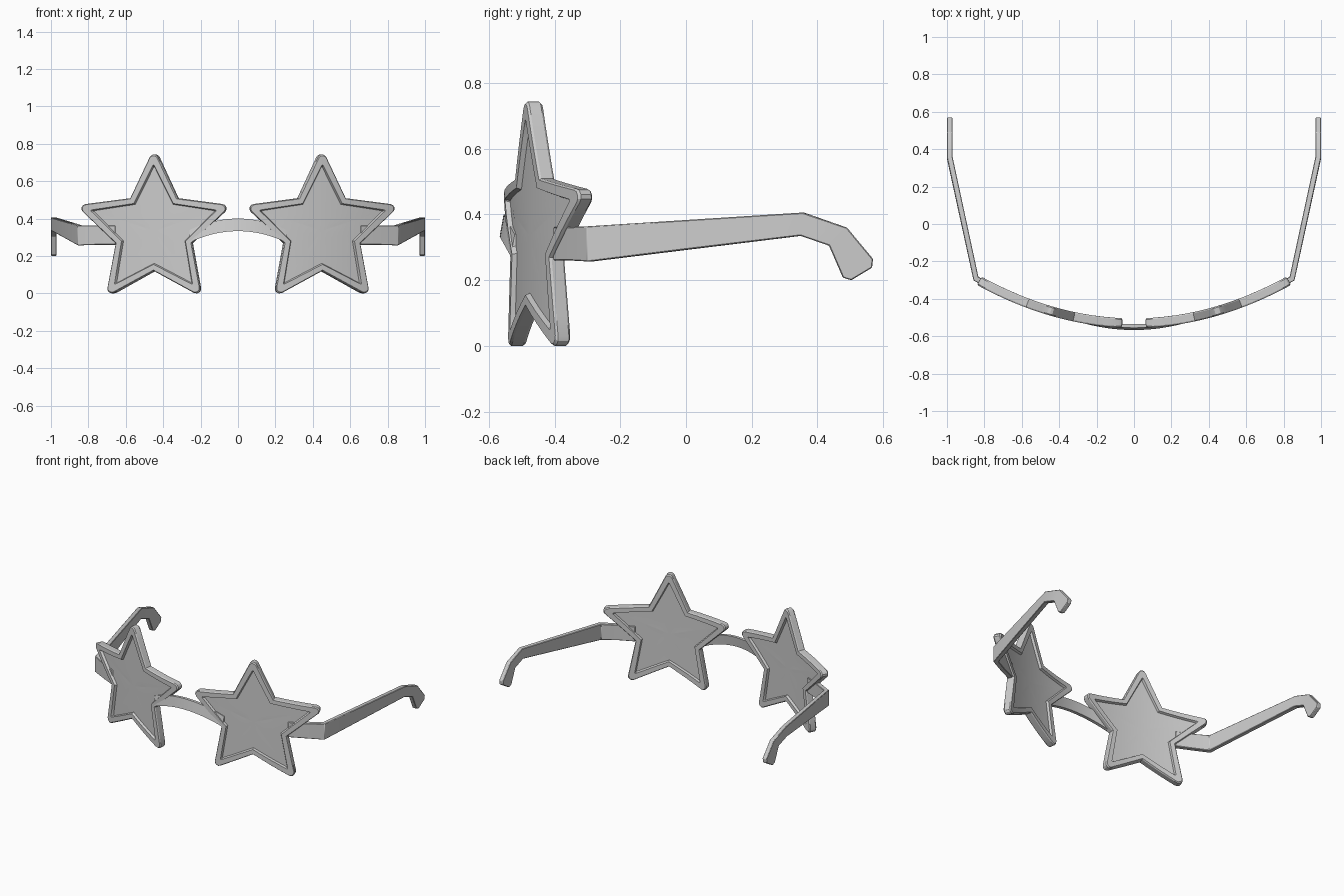
import bpy, bmesh
from math import sin, cos, pi, atan2, radians, hypot

if "Cube" in bpy.data.objects:
    bpy.data.objects.remove(bpy.data.objects["Cube"])


def finish(name, bm, mirror=False, bevel=0):
    bmesh.ops.recalc_face_normals(bm, faces=bm.faces)
    me = bpy.data.meshes.new(name)
    bm.to_mesh(me)
    bm.free()
    ob = bpy.data.objects.new(name, me)
    bpy.context.collection.objects.link(ob)
    bpy.context.view_layer.objects.active = ob
    ob.select_set(True)
    bpy.ops.object.shade_smooth_by_angle(angle=radians(25))
    ob.select_set(False)
    if bevel:
        b = ob.modifiers.new("Bevel", 'BEVEL')
        b.width = bevel
        b.segments = 1
    if mirror:
        ob.modifiers.new("Mirror", 'MIRROR')
    return ob


def bridge_rings(bm, a, b):
    n = len(a)
    for i in range(n):
        j = (i + 1) % n
        bm.faces.new((a[i], a[j], b[j], b[i]))


def loft(name, sections, **kw):
    """Skin a run of equal-sized cross-sections and cap both ends."""
    bm = bmesh.new()
    rings = [[bm.verts.new(p) for p in s] for s in sections]
    for a, b in zip(rings, rings[1:]):
        bridge_rings(bm, a, b)
    bm.faces.new(rings[0])
    bm.faces.new(rings[-1])
    return finish(name, bm, **kw)


def star_outline(R, r, rho, edge=4, arc=4):
    """Five-pointed star: sharp tip radius R, notch radius r, tips rounded by rho."""
    nx, nz = r * sin(pi / 5), r * cos(pi / 5)
    half = atan2(nx, R - nz)
    c = R - rho / sin(half)
    sweep = pi / 2 - half
    tip = [(rho * sin(a), c + rho * cos(a))
           for a in (-sweep + 2 * sweep * i / arc for i in range(arc + 1))]
    ax, az = tip[0]
    left = [(-nx + (ax + nx) * i / edge, nz + (az - nz) * i / edge) for i in range(edge)]
    right = [(-x, z) for x, z in reversed(left[1:])]
    pts = []
    for k in range(5):
        t = 2 * pi * k / 5
        pts += [(x * cos(t) + z * sin(t), -x * sin(t) + z * cos(t))
                for x, z in left + tip + right]
    return pts


def wrap(u, v, t):
    """Place a star point on the curved front; t is depth along its normal."""
    x = 0.445 + u * 0.985
    sx, l = -0.66 * x, hypot(0.66 * x, 1)
    return (x + t * sx / l, -0.53 + 0.33 * x * x + t / l, 0.335 + v)


# Star lens with raised rim: rings from front centre, over the rim, to back centre
lens = star_outline(0.345, 0.174, 0.004)
half = [([(u * s, v * s) for u, v in lens], 0.010) for s in (0.25, 0.5, 0.75, 1)]
half += [(star_outline(0.357, 0.180, 0.004), 0.025),
         (star_outline(0.430, 0.210, 0.022), 0.025),
         (star_outline(0.440, 0.215, 0.024), 0.018)]
rows = [(p, -t) for p, t in half] + half[::-1]
bm = bmesh.new()
rings = [[bm.verts.new(wrap(u, v, t)) for u, v in p] for p, t in rows]
for a, b in zip(rings, rings[1:]):
    bridge_rings(bm, a, b)
for ring, t in ((rings[0], -0.010), (rings[-1], 0.010)):
    mid = bm.verts.new(wrap(0, 0, t))
    for i in range(len(ring)):
        bm.faces.new((ring[i - 1], ring[i], mid))
finish("star_lenses", bm, mirror=True)

# Arched nose bridge, front face leaning forward at the bottom
sections = []
for i in range(-8, 9):
    x = i / 8 * 0.26
    top, bot, y = 0.40 - 0.9 * x * x, 0.333 - 0.9 * x * x, 0.5 * x * x
    sections.append([(x, y - 0.555, top), (x, y - 0.536, top),
                     (x, y - 0.545, bot), (x, y - 0.567, bot)])
loft("nose_bridge", sections)

# Temple arms: x, top (y, z), bottom (y, z), outward half-thickness (dx, dy)
stations = [
    (0.650, -0.390, 0.362, -0.390, 0.260, 0.006, -0.014),
    (0.750, -0.344, 0.362, -0.344, 0.260, 0.007, -0.013),
    (0.845, -0.292, 0.364, -0.292, 0.257, 0.013, -0.010),
    (0.985, 0.357, 0.406, 0.350, 0.335, 0.015, -0.002),
    (0.985, 0.490, 0.360, 0.435, 0.305, 0.015, 0),
    (0.985, 0.569, 0.265, 0.477, 0.208, 0.015, 0),
    (0.985, 0.566, 0.238, 0.503, 0.200, 0.015, 0),
]
loft("temple_arms",
     [[(x + dx, yt + dy, zt), (x - dx, yt - dy, zt),
       (x - dx, yb - dy, zb), (x + dx, yb + dy, zb)]
      for x, yt, zt, yb, zb, dx, dy in stations],
     mirror=True, bevel=0.003)
